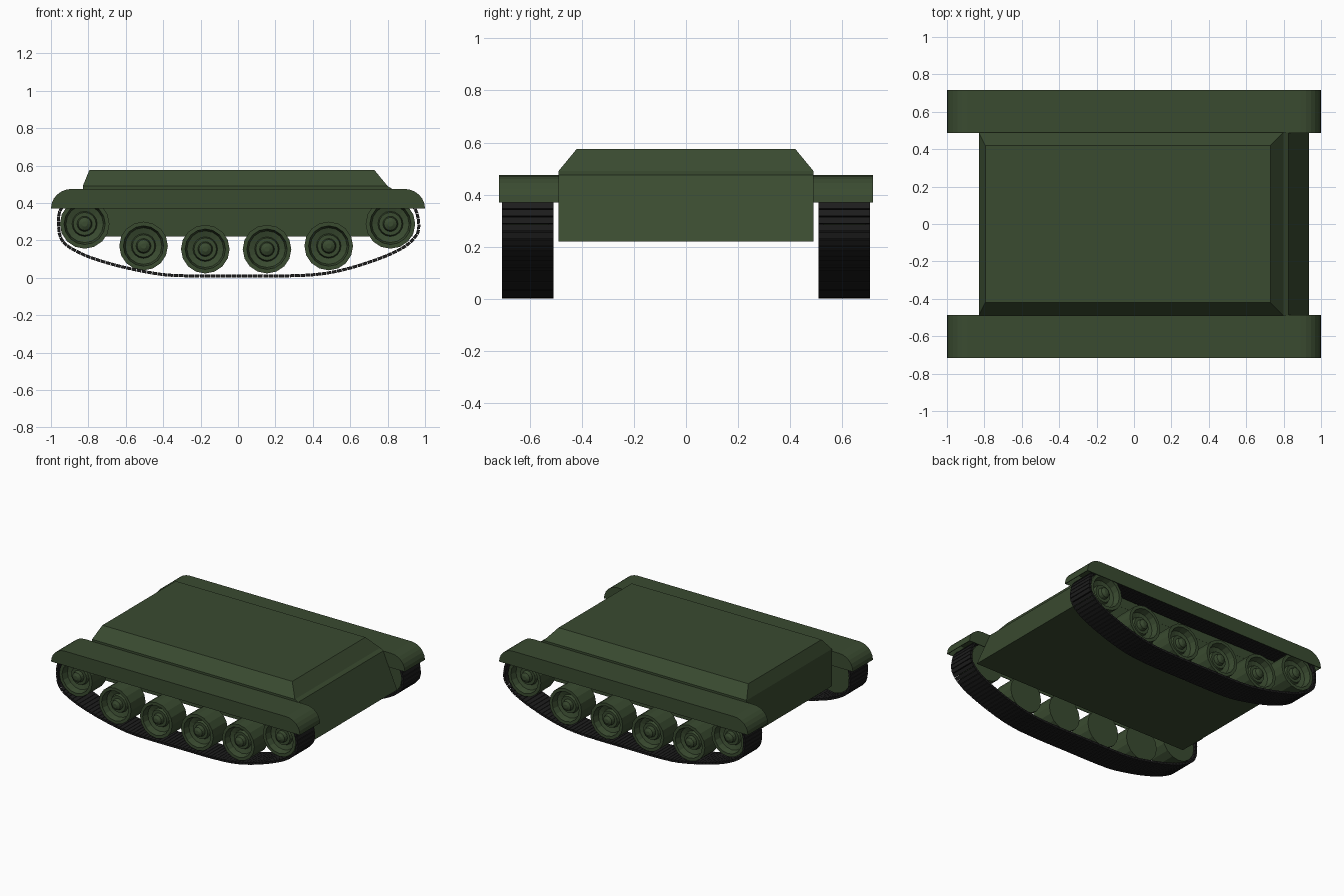
import bpy, bmesh, math
from mathutils import Vector, Matrix

cube = bpy.data.objects.get("Cube")
if cube:
    bpy.data.objects.remove(cube, do_unlink=True)


def material(name, color):
    m = bpy.data.materials.new(name)
    m.use_nodes = True
    m.diffuse_color = (*color, 1)
    bsdf = m.node_tree.nodes["Principled BSDF"]
    bsdf.inputs["Base Color"].default_value = (*color, 1)
    bsdf.inputs["Roughness"].default_value = 0.8
    return m


GREEN = material("dark green paint", (0.042, 0.07, 0.03))
BLACK = material("black track", (0.012, 0.012, 0.012))


def finish(bm, name, mat):
    bmesh.ops.recalc_face_normals(bm, faces=bm.faces)
    mesh = bpy.data.meshes.new(name)
    bm.to_mesh(mesh)
    bm.free()
    mesh.materials.append(mat)
    obj = bpy.data.objects.new(name, mesh)
    bpy.context.collection.objects.link(obj)
    return obj


def bridge(bm, a, b):
    for i in range(len(a)):
        j = (i + 1) % len(a)
        bm.faces.new((a[i], a[j], b[j], b[i]))


# Hull: stacked rectangular sections (z, back x, nose x, half width)
def build_hull():
    sections = [(0.22, -0.83, 0.935, 0.49), (0.475, -0.83, 0.825, 0.49),
                (0.49, -0.83, 0.80, 0.49), (0.575, -0.795, 0.73, 0.42)]
    bm = bmesh.new()
    rings = [[bm.verts.new(p) for p in ((x0, -w, z), (x1, -w, z), (x1, w, z), (x0, w, z))]
             for z, x0, x1, w in sections]
    for a, b in zip(rings, rings[1:]):
        bridge(bm, a, b)
    bm.faces.new(rings[0])
    bm.faces.new(rings[-1])
    finish(bm, "hull", GREEN)


# Fender: hollow cover with quarter-round ends, open underneath
def build_fender(side, label):
    bottom, height, run, steps = 0.37, 0.105, 0.11, 6
    profile = []
    for end in (-1, 1):
        arc = []
        for i in range(steps + 1):
            t = math.pi / 2 * i / steps
            arc.append((end * (1 - run + run * math.cos(t)), bottom + height * math.sin(t)))
        profile += arc if end < 0 else arc[::-1]
    bm = bmesh.new()
    inner, outer = ([bm.verts.new((x, side * y, z)) for x, z in profile] for y in (0.487, 0.717))
    bridge(bm, inner, outer)
    bm.faces.new(inner)
    bm.faces.new(outer)
    bmesh.ops.recalc_face_normals(bm, faces=bm.faces)
    under = [f for f in bm.faces if f.normal.z < -0.9]
    bmesh.ops.delete(bm, geom=under, context='FACES_ONLY')
    # Point the open shell's normals outwards, then thicken inwards
    obj = finish(bm, label + "_fender", GREEN)
    shell = obj.modifiers.new("thickness", 'SOLIDIFY')
    shell.thickness = 0.006
    shell.offset = -1


# Wheel: lathed dish with a rim, recess and stepped hub (radius, outward y)
WHEEL = [(0.13, 0.525), (0.13, 0.69), (0.108, 0.69), (0.098, 0.645), (0.066, 0.635),
         (0.06, 0.655), (0.04, 0.655), (0.034, 0.68), (0.014, 0.69)]


def build_wheel(side, x, z, scale, name, sides=16):
    bm = bmesh.new()
    rings = []
    for r, y in WHEEL:
        rings.append([bm.verts.new((x + scale * r * math.cos(math.tau * k / sides), side * y,
                                    z + scale * r * math.sin(math.tau * k / sides)))
                      for k in range(sides)])
    for a, b in zip(rings, rings[1:]):
        bridge(bm, a, b)
    bm.faces.new(rings[0])
    bm.faces.new(rings[-1])
    finish(bm, name, GREEN)


# Track: closed smooth path in x and z, walked with thin separate links
PATH = [(-0.96, 0.30), (-0.94, 0.20), (-0.85, 0.135), (-0.70, 0.08), (-0.50, 0.033),
        (-0.35, 0.013), (0, 0.01), (0.35, 0.013), (0.52, 0.033), (0.72, 0.09),
        (0.88, 0.16), (0.955, 0.23), (0.966, 0.29), (0.945, 0.37), (0.89, 0.42),
        (0.80, 0.435), (0, 0.43), (-0.80, 0.435), (-0.89, 0.42), (-0.945, 0.37)]


def smooth_loop(points, steps=12):
    pts = [Vector((x, 0, z)) for x, z in points]
    n, out = len(pts), []
    for i in range(n):
        p, a, b, q = (pts[(i + k) % n] for k in (-1, 0, 1, 2))
        # Limit tangents so uneven spacing does not overshoot
        span = (b - a).length
        ta = (b - p).normalized() * span
        tb = (q - a).normalized() * span
        for s in range(steps):
            t = s / steps
            out.append(a * (2*t**3 - 3*t**2 + 1) + ta * (t**3 - 2*t**2 + t)
                       + b * (3*t**2 - 2*t**3) + tb * (t**3 - t**2))
    return out


def build_track(side, label, links=150):
    loop = smooth_loop(PATH)
    loop.append(loop[0])
    total = sum((b - a).length for a, b in zip(loop, loop[1:]))
    pitch = total / links
    bm = bmesh.new()
    travelled, target = 0, pitch / 2
    for a, b in zip(loop, loop[1:]):
        seg = (b - a).length
        while target <= travelled + seg:
            spot = a.lerp(b, (target - travelled) / seg)
            spot.y = side * 0.607
            d = b - a
            turn = Matrix.Rotation(-math.atan2(d.z, d.x), 4, 'Y')
            size = Matrix.Diagonal((pitch * 0.9, 0.198, 0.016, 1))
            bmesh.ops.create_cube(bm, size=1, matrix=Matrix.Translation(spot) @ turn @ size)
            target += pitch
        travelled += seg
    finish(bm, label + "_track", BLACK)


build_hull()
ROAD = [(-0.505, 0.17), (-0.175, 0.153), (0.155, 0.153), (0.485, 0.17)]
for side, label in ((-1, "near"), (1, "far")):
    build_fender(side, label)
    build_track(side, label)
    for i, (x, z) in enumerate(ROAD):
        build_wheel(side, x, z, 1.0, f"{label}_road_wheel_{i + 1}")
    for x, part in ((-0.82, "drive_wheel"), (0.815, "idler_wheel")):
        build_wheel(side, x, 0.288, 1.02, f"{label}_{part}")
